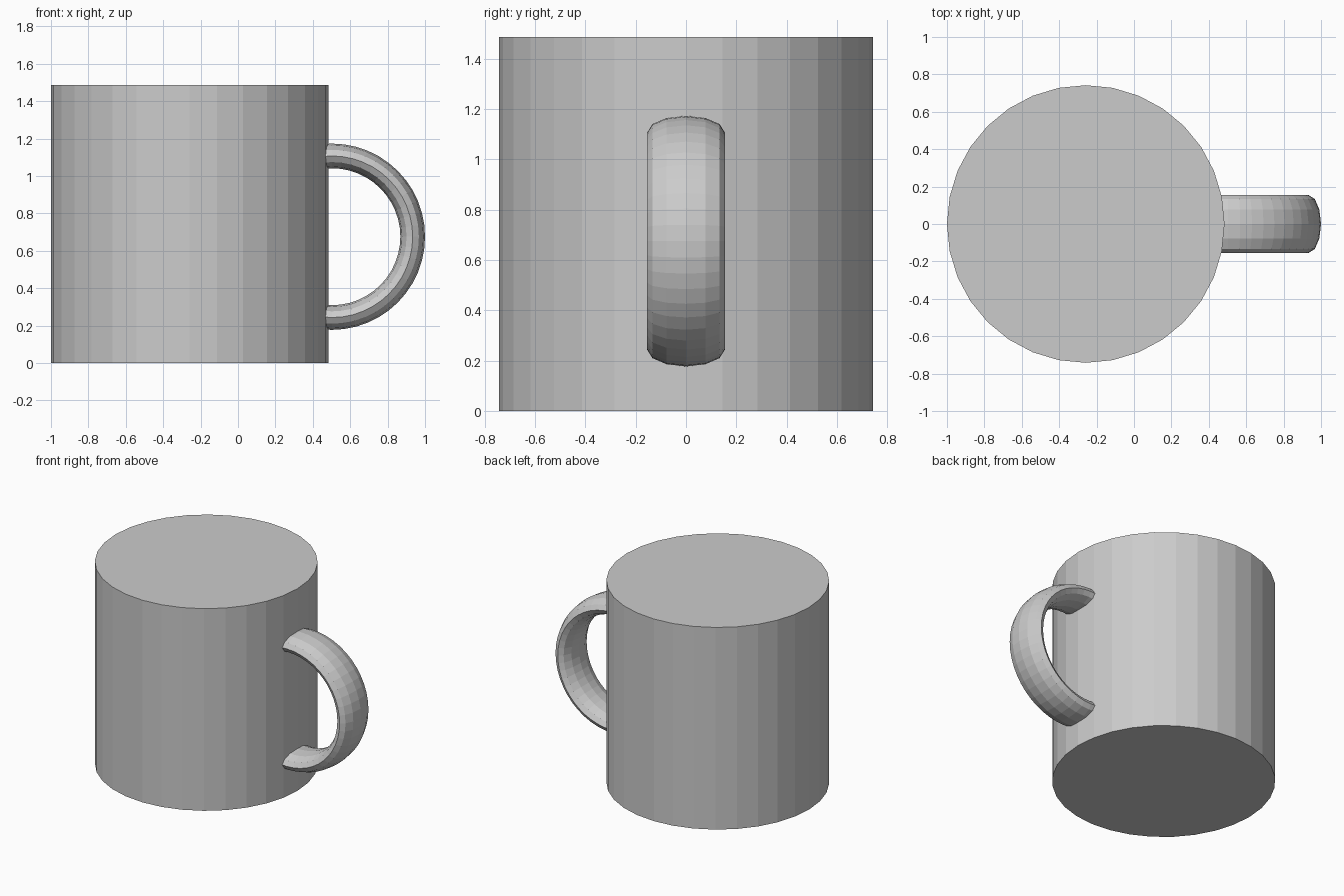
import bpy, bmesh, math

if "Cube" in bpy.data.objects:
    bpy.data.objects.remove(bpy.data.objects["Cube"])

RADIUS, HEIGHT, BODY_X = 0.742, 1.485, -0.258

# Solid round body
bpy.ops.mesh.primitive_cylinder_add(vertices=32, radius=RADIUS, depth=HEIGHT,
                                    location=(BODY_X, 0, HEIGHT / 2))
bpy.context.object.name = "mug_body"

# Handle: upright flattened ring, widened along y
bpy.ops.mesh.primitive_torus_add(major_segments=48, minor_segments=12,
                                 major_radius=0.432, minor_radius=0.066,
                                 location=(0.502, 0, 0.675),
                                 rotation=(math.pi / 2, 0, 0))
handle = bpy.context.object
handle.name = "handle"
handle.scale.z = 0.154 / 0.066

# Trim the half of the ring buried inside the body
bm = bmesh.new()
bm.from_mesh(handle.data)
bmesh.ops.delete(bm, geom=[v for v in bm.verts if v.co.x < -0.2], context='VERTS')
bmesh.ops.holes_fill(bm, edges=[e for e in bm.edges if e.is_boundary], sides=0)
bm.to_mesh(handle.data)
bm.free()
